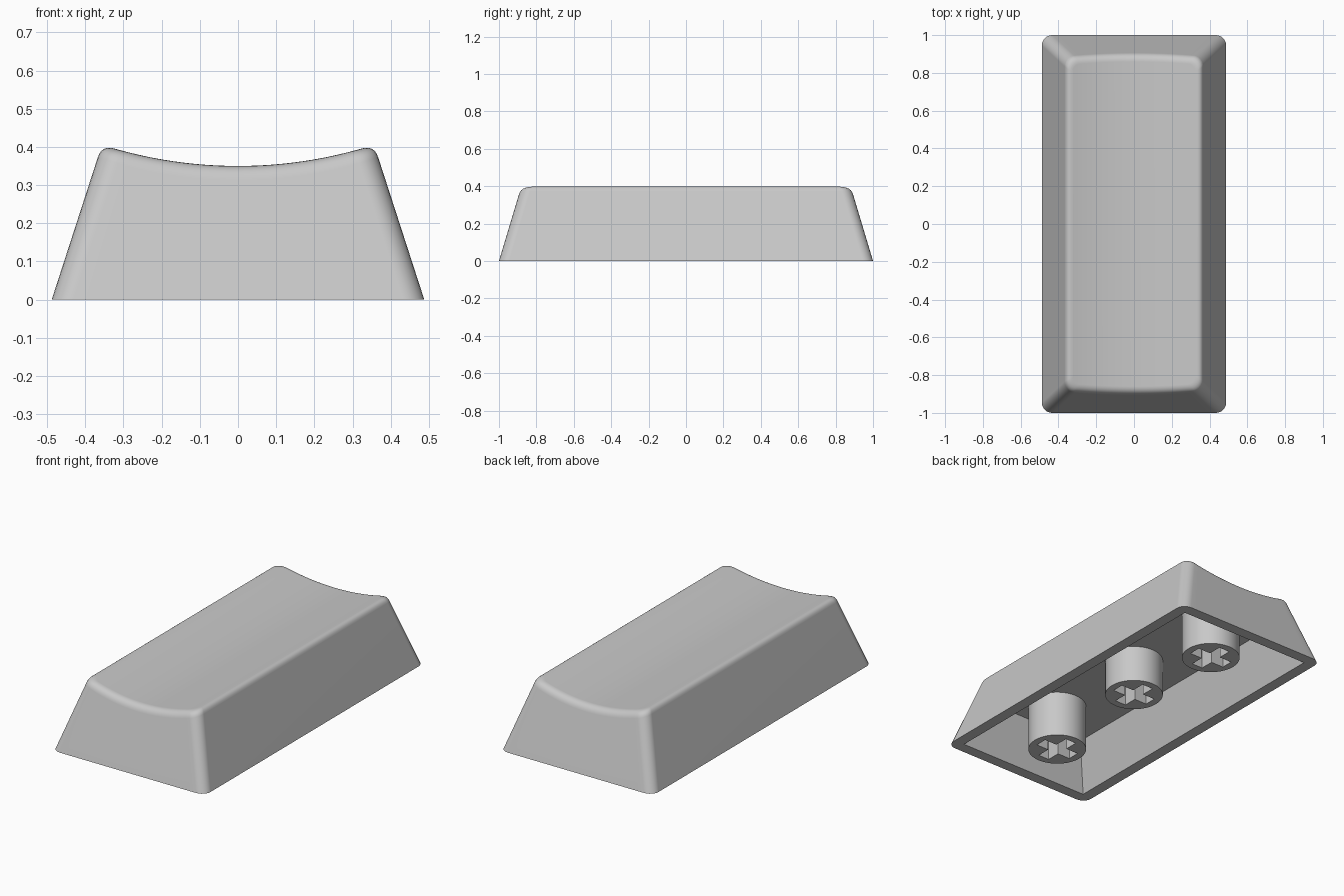
import bpy, bmesh, math
from mathutils import Matrix

if "Cube" in bpy.data.objects:
    bpy.data.objects.remove(bpy.data.objects["Cube"])

HX, HY = 0.488, 1.0            # half size of the base
SX, SY = 0.324, 0.30           # inward slope of the sides per unit height
DISH_R, DISH_Z = 1.17, 0.35    # scooped top: radius and lowest height
FILLET, CORNER = 0.036, 0.055
WALL, CEILING = 0.065, 0.268

grey = bpy.data.materials.new("light grey plastic")
grey.diffuse_color = (0.58, 0.58, 0.58, 1)
grey.use_nodes = True
grey.node_tree.nodes["Principled BSDF"].inputs["Base Color"].default_value = grey.diffuse_color


def make_object(name, bm):
    bmesh.ops.recalc_face_normals(bm, faces=bm.faces[:])
    mesh = bpy.data.meshes.new(name)
    bm.to_mesh(mesh)
    bm.free()
    mesh.materials.append(grey)
    ob = bpy.data.objects.new(name, mesh)
    bpy.context.collection.objects.link(ob)
    return ob


def activate(ob):
    bpy.ops.object.select_all(action='DESELECT')
    ob.select_set(True)
    bpy.context.view_layer.objects.active = ob


def cut(ob, cutter):
    mod = ob.modifiers.new("cut", 'BOOLEAN')
    mod.operation, mod.solver, mod.object = 'DIFFERENCE', 'EXACT', cutter
    activate(ob)
    bpy.ops.object.modifier_apply(modifier=mod.name)
    bpy.data.objects.remove(cutter)


def finish(ob):
    activate(ob)
    bpy.ops.object.shade_smooth_by_angle(angle=math.radians(32))
    mod = ob.modifiers.new("even shading", 'WEIGHTED_NORMAL')
    mod.keep_sharp = True


def dish(x):
    return DISH_Z + DISH_R - math.sqrt(DISH_R ** 2 - x * x)


# Half outline along the front: (edge fraction, corner angle), left to right
ARC, FRONT = 6, 24
outline = [(-1, math.pi + math.pi / 2 * i / ARC) for i in range(ARC)]
outline += [(-1 + 2 * i / FRONT, 1.5 * math.pi) for i in range(FRONT + 1)]
outline += [(1, 1.5 * math.pi + math.pi / 2 * i / ARC) for i in range(1, ARC + 1)]


def at_height(f, a, z, inset=0.0):
    r = CORNER - 0.4 * inset
    x = f * (HX - SX * z - inset - r) + r * math.cos(a)
    y = -(HY - SY * z - inset - r) + r * math.sin(a)
    return x, y, z


def ring(inset, drop):
    """Outline at a given inset from the sides and drop below the scooped top."""
    pts = []
    for f, a in outline:
        z = 0.38
        for _ in range(12):
            z = dish(at_height(f, a, z, inset)[0]) - drop
        pts.append(at_height(f, a, z, inset))
    return pts


# Solid cap: base ring, rounded top edge, then strips across the scoop
STEPS = 6
halves = [[at_height(f, a, 0) for f, a in outline]]
for i in range(STEPS + 1):
    t = i / STEPS
    halves.append(ring(FILLET * t * t, FILLET * (1 - t) ** 2))
bm = bmesh.new()
loops = []
for half in halves:
    front = [bm.verts.new(p) for p in half]
    back = [bm.verts.new((x, -y, z)) for x, y, z in reversed(half)]
    loops.append(front + back)
n = len(loops[0])
for lo, hi in zip(loops, loops[1:]):
    for i in range(n):
        j = (i + 1) % n
        bm.faces.new((lo[i], lo[j], hi[j], hi[i]))
top = loops[-1]
for i in range(n // 2 - 1):
    bm.faces.new((top[i], top[i + 1], top[n - 2 - i], top[n - 1 - i]))
bm.faces.new(loops[0])
cap = make_object("cap_shell", bm)

# Tapered hollow underneath
bm = bmesh.new()
bmesh.ops.create_cube(bm, size=2)
for v in bm.verts:
    z = CEILING if v.co.z > 0 else -0.1
    v.co = (v.co.x * (HX - WALL - SX * z), v.co.y * (HY - WALL - SY * z), z)
cut(cap, make_object("hollow_cutter", bm))
finish(cap)

# Round sockets with cross slots
STEM_R, ARM, SLOT = 0.157, 0.115, 0.035
for name, y, z0 in (("front_stem", -0.65, 0.0), ("middle_stem", 0.0, 0.055), ("back_stem", 0.65, 0.0)):
    z1 = CEILING + 0.012
    bm = bmesh.new()
    bmesh.ops.create_cone(bm, cap_ends=True, segments=48, radius1=STEM_R, radius2=STEM_R,
                          depth=z1 - z0, matrix=Matrix.Translation((0, y, (z0 + z1) / 2)))
    stem = make_object(name, bm)
    bm = bmesh.new()
    cross = [(SLOT, ARM), (SLOT, SLOT), (ARM, SLOT)]
    pts = []
    for k in range(4):
        c, s = round(math.cos(-k * math.pi / 2)), round(math.sin(-k * math.pi / 2))
        pts += [(c * px - s * py, s * px + c * py) for px, py in cross]
    face = bm.faces.new([bm.verts.new((px, y + py, z0 - 0.05)) for px, py in pts])
    ext = bmesh.ops.extrude_face_region(bm, geom=[face])["geom"]
    up = [g for g in ext if isinstance(g, bmesh.types.BMVert)]
    bmesh.ops.translate(bm, verts=up, vec=(0, 0, 0.25 - z0 + 0.05))
    cut(stem, make_object("slot_cutter", bm))
    finish(stem)
